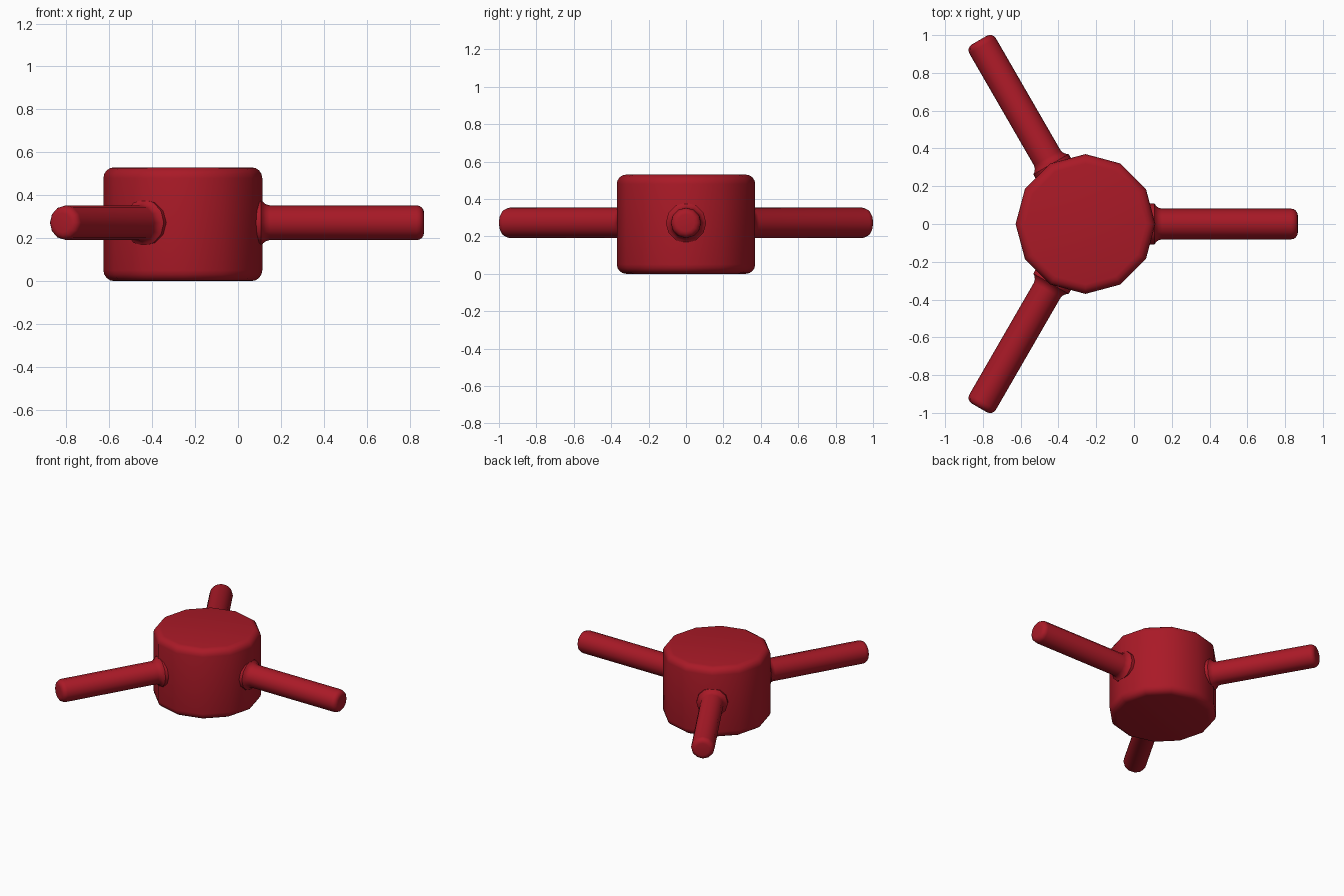
import bpy, bmesh
from math import cos, sin, pi, radians
from mathutils import Matrix, Vector

if "Cube" in bpy.data.objects:
    bpy.data.objects.remove(bpy.data.objects["Cube"])

SIDES = 12
CX, HEIGHT = -0.257, 0.53

red = bpy.data.materials.new("red")
red.diffuse_color = (0.40, 0.01, 0.02, 1)
red.use_nodes = True
red.node_tree.nodes["Principled BSDF"].inputs["Base Color"].default_value = red.diffuse_color


def round_corner(r, z, size, start, steps=4):
    """Quarter arc in (radius, axis) space around centre (r, z)."""
    return [(r + size * cos(start + pi / 2 * i / steps),
             z + size * sin(start + pi / 2 * i / steps)) for i in range(steps + 1)]


def lathe(name, profile, matrix):
    """Revolve a (radius, axis) profile around z and close both ends."""
    bm = bmesh.new()
    rings = [[bm.verts.new((r * cos(2 * pi * i / SIDES), r * sin(2 * pi * i / SIDES), z))
              for i in range(SIDES)] for r, z in profile]
    for a, b in zip(rings, rings[1:]):
        for i in range(SIDES):
            j = (i + 1) % SIDES
            bm.faces.new((a[i], a[j], b[j], b[i]))
    bm.faces.new(rings[0][::-1])
    bm.faces.new(rings[-1])
    bm.transform(matrix)
    bmesh.ops.recalc_face_normals(bm, faces=bm.faces)
    mesh = bpy.data.meshes.new(name)
    bm.to_mesh(mesh)
    bm.free()
    mesh.materials.append(red)
    obj = bpy.data.objects.new(name, mesh)
    bpy.context.collection.objects.link(obj)
    bpy.ops.object.select_all(action='DESELECT')
    obj.select_set(True)
    bpy.context.view_layer.objects.active = obj
    bpy.ops.object.shade_smooth_by_angle(angle=radians(40))
    return obj


# Hub with rounded rims
R, B = 0.37, 0.05
hub_profile = round_corner(R - B, B, B, -pi / 2) + round_corner(R - B, HEIGHT - B, B, 0)
lathe("hub", hub_profile, Matrix.Translation((CX, 0, 0)))

# Three spokes, flared at the hub and rounded at the tip
r, b, tip = 0.081, 0.035, 1.124
spoke_profile = [(0.108, 0.34), (0.108, 0.365), (0.096, 0.374), (0.086, 0.387), (r, 0.405)]
spoke_profile += round_corner(r - b, tip - b, b, 0)
for k in range(3):
    place = (Matrix.Translation((CX, 0, 0.272))
             @ Matrix.Rotation(radians(120 * k), 4, 'Z')
             @ Matrix.Rotation(pi / 2, 4, 'Y'))
    lathe(f"spoke_{k + 1}", spoke_profile, place)
